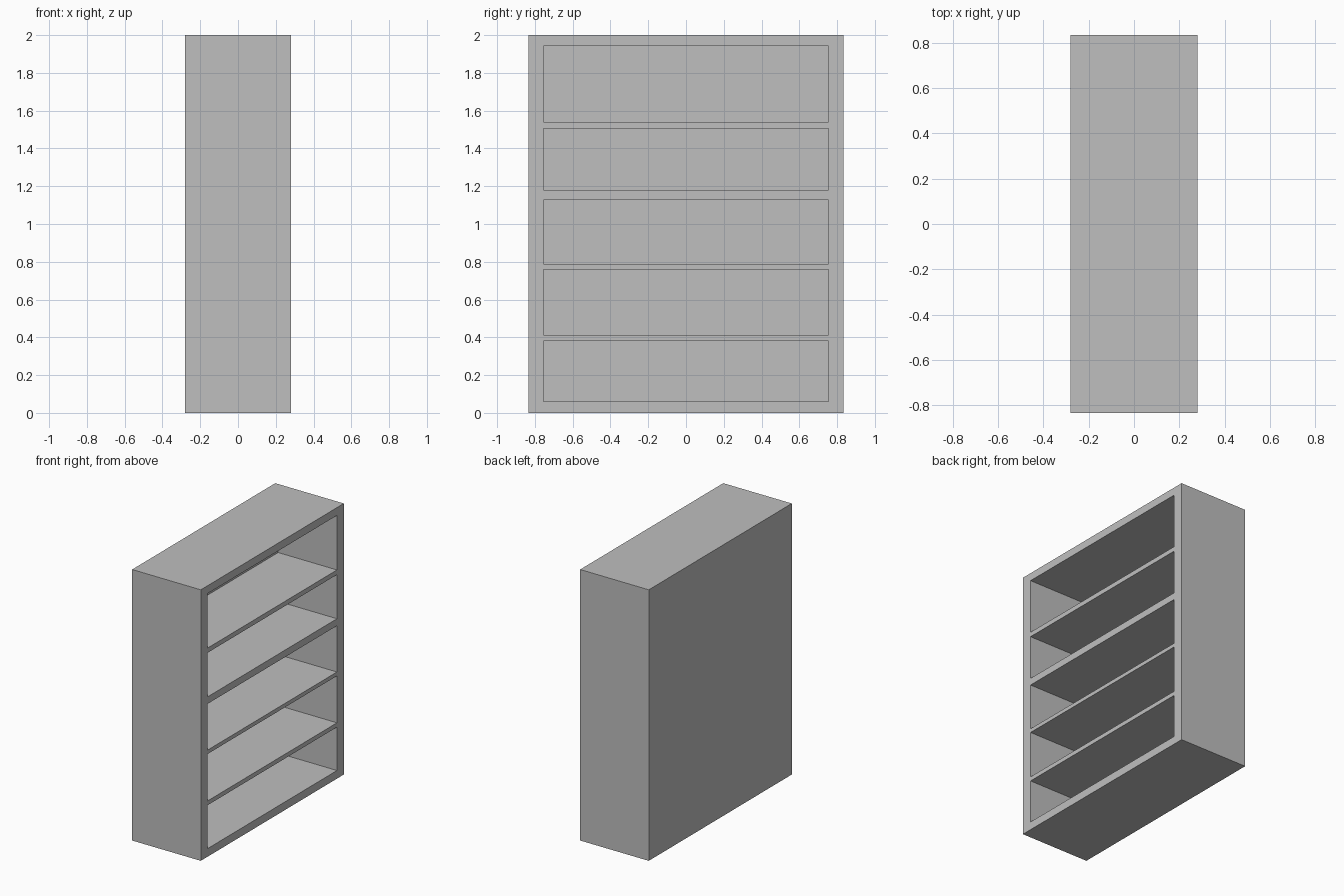
import bpy
import bmesh
from mathutils import Matrix, Vector

if "Cube" in bpy.data.objects:
    bpy.data.objects.remove(bpy.data.objects["Cube"])

WIDTH, DEPTH, HEIGHT = 1.668, 0.56, 2.0
INNER_Y = 0.754
RECESS = 0.48
# Bottom and top of each compartment
BAYS = [(0.06, 0.38), (0.412, 0.758), (0.787, 1.128), (1.18, 1.505), (1.54, 1.942)]

# Plain grey finish
grey = bpy.data.materials.new("grey")
grey.use_nodes = True
colour = (0.52, 0.52, 0.52, 1)
grey.diffuse_color = colour
grey.node_tree.nodes["Principled BSDF"].inputs["Base Color"].default_value = colour

# Solid cabinet block
bm = bmesh.new()
block = Matrix.Translation((0, 0, HEIGHT / 2)) @ Matrix.Diagonal((DEPTH, WIDTH, HEIGHT, 1))
bmesh.ops.create_cube(bm, size=1, matrix=block)


def cut(point, normal):
    geom = bm.verts[:] + bm.edges[:] + bm.faces[:]
    bmesh.ops.bisect_plane(bm, geom=geom, plane_co=point, plane_no=normal)


# Score the outlines of the compartments
for y in (-INNER_Y, INNER_Y):
    cut((0, y, 0), (0, 1, 0))
for bay in BAYS:
    for z in bay:
        cut((0, 0, z), (0, 0, 1))


def is_opening(face):
    c = face.calc_center_median()
    return (face.normal.x > 0.9 and abs(c.y) < INNER_Y
            and any(low < c.z < high for low, high in BAYS))


# Push the compartments in, leaving shelves, sides and a back panel
bm.normal_update()
openings = [f for f in bm.faces if is_opening(f)]
pushed = bmesh.ops.extrude_discrete_faces(bm, faces=openings)["faces"]
for face in pushed:
    bmesh.ops.translate(bm, verts=face.verts, vec=Vector((-RECESS, 0, 0)))

# Tidy the mesh
bmesh.ops.remove_doubles(bm, verts=bm.verts, dist=0.0001)
bmesh.ops.recalc_face_normals(bm, faces=bm.faces)

mesh = bpy.data.meshes.new("bookcase")
bm.to_mesh(mesh)
bm.free()
mesh.materials.append(grey)
bookcase = bpy.data.objects.new("bookcase", mesh)
bpy.context.collection.objects.link(bookcase)
